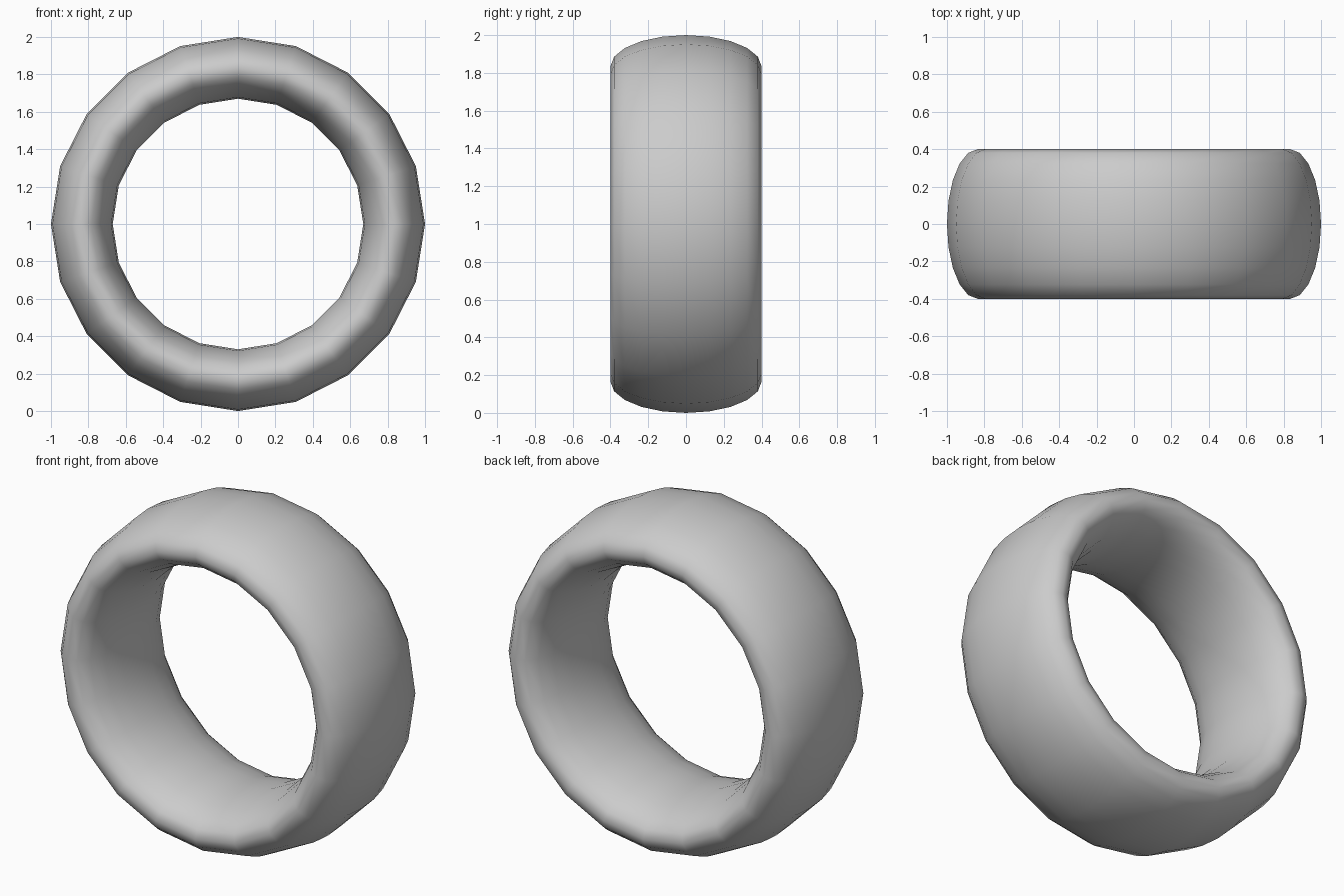
import bpy, math

if "Cube" in bpy.data.objects:
    bpy.data.objects.remove(bpy.data.objects["Cube"])

# Ring: a 20 x 20 torus standing upright, stretched along its axis
bpy.ops.mesh.primitive_torus_add(
    major_segments=20, minor_segments=20,
    major_radius=0.835, minor_radius=0.165)
ring = bpy.context.object
ring.name = "ring_band"
ring.scale = (1, 1, 0.4 / 0.165)
ring.rotation_euler = (math.radians(90), 0, 0)
ring.location = (0, 0, 1)
bpy.ops.object.transform_apply(location=True, rotation=True, scale=True)
bpy.ops.object.shade_smooth()
